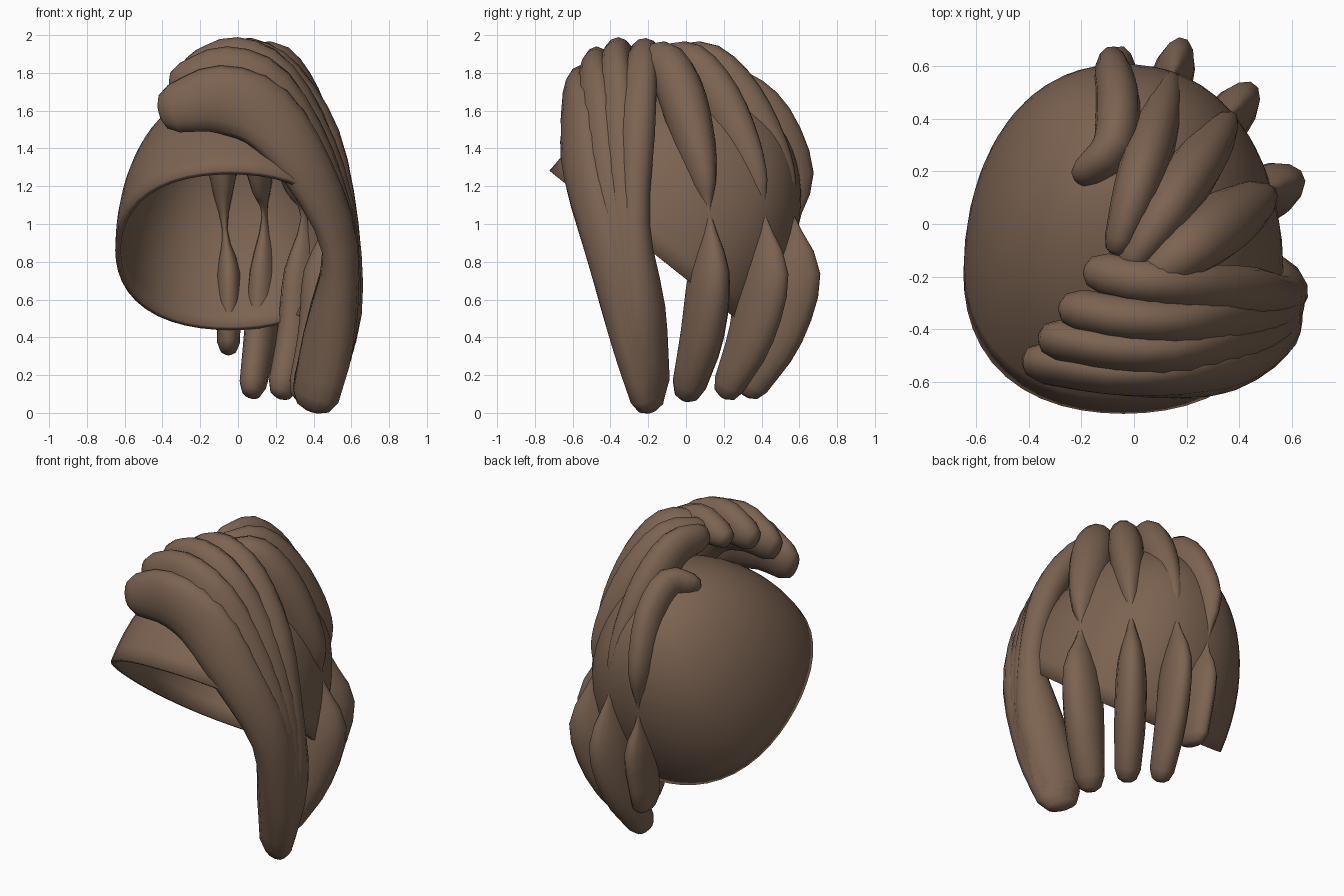
import bpy, bmesh, math
from mathutils import Vector, Matrix

cube = bpy.data.objects.get("Cube")
if cube:
    bpy.data.objects.remove(cube)

brown = bpy.data.materials.new("hair_brown")
brown.use_nodes = True
colour = (0.2, 0.125, 0.083, 1)
brown.diffuse_color = colour
brown.node_tree.nodes["Principled BSDF"].inputs["Base Color"].default_value = colour

HEAD = Vector((-0.04, -0.1, 0.95))
SIDES = 14
STEPS = 3


def finish(bm, name):
    bmesh.ops.recalc_face_normals(bm, faces=bm.faces)
    for face in bm.faces:
        face.smooth = True
    mesh = bpy.data.meshes.new(name)
    bm.to_mesh(mesh)
    bm.free()
    mesh.materials.append(brown)
    obj = bpy.data.objects.new(name, mesh)
    bpy.context.collection.objects.link(obj)
    return obj


def spline(keys):
    """Smooth curve through key vectors."""
    rows = [Vector(k) for k in keys]
    padded = [2 * rows[0] - rows[1]] + rows + [2 * rows[-1] - rows[-2]]
    result = []
    for a, b, c, d in zip(padded, padded[1:], padded[2:], padded[3:]):
        for step in range(STEPS):
            t = step / STEPS
            result.append(b + (c - a) * t / 2 + (2 * a - 5 * b + 4 * c - d) * t * t / 2
                          + (3 * b - a - 3 * c + d) * t ** 3 / 2)
    return result + [rows[-1]]


def strand(name, centres, sizes, upright=False):
    """Loft oval rings along a path; sizes are (side, outward) half widths."""
    path = spline(centres)
    widths = spline([(s, o, 0) for s, o in sizes])
    bm = bmesh.new()
    rings = []

    def ring(pos, side, out, size, scale):
        verts = []
        for i in range(SIDES):
            a = math.tau * i / SIDES
            verts.append(bm.verts.new(pos + scale * (side * size[0] * math.cos(a)
                                                     + out * size[1] * math.sin(a))))
        rings.append(verts)

    last = len(path) - 1
    for i, pos in enumerate(path):
        tangent = (path[min(i + 1, last)] - path[max(i - 1, 0)]).normalized()
        out = pos - HEAD
        if upright:
            out = Vector((out.x, out.y - 0.15, 0))
        out = (out - tangent * out.dot(tangent)).normalized()
        side = tangent.cross(out)
        size = widths[i]
        reach = tangent * min(size[0], size[1])
        # rounded ends
        if i == 0:
            for along, scale in ((-1, 0.3), (-0.75, 0.7)):
                ring(pos + reach * along, side, out, size, scale)
        ring(pos, side, out, size, 1)
        if i == last:
            for along, scale in ((0.75, 0.7), (1, 0.3)):
                ring(pos + reach * along, side, out, size, scale)
    for low, high in zip(rings, rings[1:]):
        for i in range(SIDES):
            j = (i + 1) % SIDES
            bm.faces.new((low[i], low[j], high[j], high[i]))
    bm.faces.new(rings[0])
    bm.faces.new(rings[-1])
    return finish(bm, name)


# Cap: tilted half ellipsoid shell, slightly squared, open towards face and neck
bm = bmesh.new()
bmesh.ops.create_uvsphere(bm, u_segments=48, v_segments=32, radius=1)
bmesh.ops.delete(bm, geom=[v for v in bm.verts if v.co.z < -0.01], context='VERTS')
for v in bm.verts:
    bulge = 1 + 0.04 * math.sin(2 * math.atan2(v.co.y, v.co.x)) ** 2
    v.co.x *= bulge
    v.co.y *= bulge
bm.transform(Matrix.Translation((-0.04, -0.19, 0.86)) @ Matrix.Rotation(-0.67, 4, 'X')
             @ Matrix.Diagonal((0.61, 0.68, 0.96, 1)))
cap = finish(bm, "hair_cap")
shell = cap.modifiers.new("thickness", 'SOLIDIFY')
shell.thickness = 0.03
shell.offset = -1

# Fringe: four locks blended between a front and a rear path
front_path = [(-0.34, -0.53, 1.61), (-0.1, -0.56, 1.66), (0.15, -0.57, 1.57),
              (0.37, -0.54, 1.28), (0.54, -0.43, 0.87), (0.48, -0.28, 0.4), (0.41, -0.2, 0.09)]
rear_path = [(-0.11, -0.19, 1.85), (0.05, -0.22, 1.87), (0.25, -0.25, 1.76),
             (0.45, -0.26, 1.46), (0.56, -0.27, 1), (0.52, -0.23, 0.55), (0.42, -0.18, 0.16)]
fringe_sizes = [(0.13, 0.08), (0.18, 0.09), (0.18, 0.09), (0.15, 0.09),
                (0.12, 0.08), (0.115, 0.145), (0.085, 0.135)]
for i in range(4):
    t = i / 3
    shift = Vector((-0.02, -0.03, 0.06)) * math.sin(math.pi * t)
    centres = []
    for n, (a, b) in enumerate(zip(front_path, rear_path)):
        centres.append(Vector(a).lerp(Vector(b), t) + (shift if n < 3 else shift * 0))
    slim = 1 - 0.35 * t
    sizes = [(s * (slim if n < 5 else 1), o) for n, (s, o) in enumerate(fringe_sizes)]
    strand(f"fringe_lock_{i + 1}", centres, sizes, upright=True)

# Back locks: shared profile of reach, height, side and outward half widths
profile = [(0.03, 1.86, 0.06, 0.09), (0.3, 1.84, 0.085, 0.12), (0.56, 1.66, 0.095, 0.13),
           (0.76, 1.4, 0.08, 0.13), (0.88, 1.2, 0.05, 0.1), (0.96, 1.04, 0.014, 0.03),
           (0.98, 0.75, 0.075, 0.16), (0.87, 0.42, 0.085, 0.14), (0.66, 0.15, 0.07, 0.09)]
for name, root, tip, wide in (("back_lock", (-0.06, -0.08), (0.15, 0.57), 1),
                              ("back_side_lock", (-0.01, -0.14), (0.37, 0.42), 1.1),
                              ("side_lock", (0.06, -0.2), (0.51, 0.13), 1.3)):
    root, tip = Vector(root), Vector(tip)
    centres = [(*root.lerp(tip, r), z) for r, z, s, o in profile]
    strand(name, centres, [(s * wide, o) for r, z, s, o in profile])

# Short lock at the rear with a curled root
strand("rear_short_lock",
       [(-0.17, 0.2, 1.68), (-0.08, 0.29, 1.7), (-0.06, 0.45, 1.55), (-0.08, 0.56, 1.25),
        (-0.07, 0.56, 0.97), (-0.05, 0.54, 0.73), (-0.05, 0.48, 0.37)],
       [(0.06, 0.09), (0.08, 0.11), (0.085, 0.12), (0.07, 0.12), (0.014, 0.03),
        (0.065, 0.14), (0.06, 0.12)])
